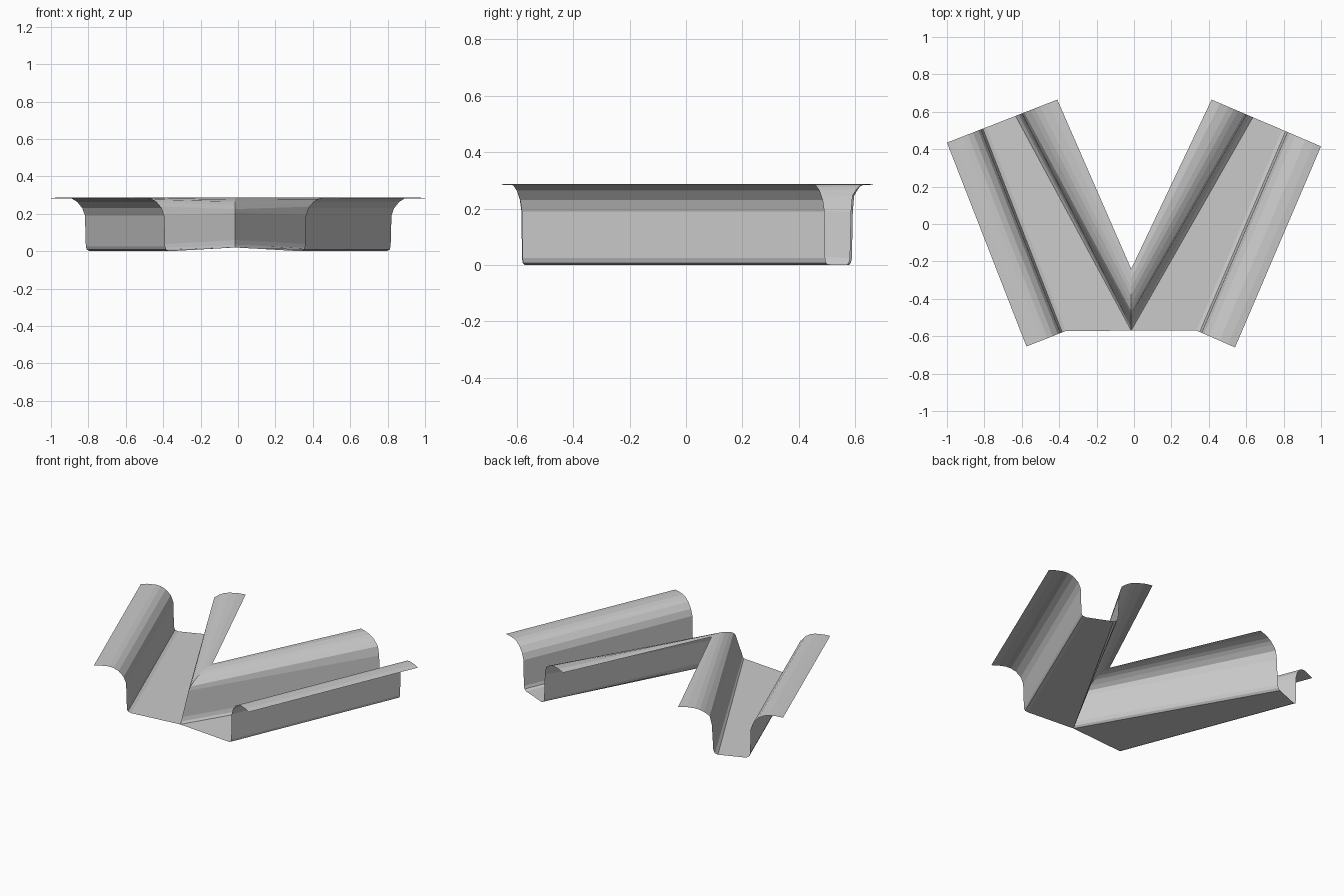
import bpy
import bmesh
from mathutils import Vector

cube = bpy.data.objects.get("Cube")
if cube:
    bpy.data.objects.remove(cube)

metal = bpy.data.materials.new("light grey metal")
metal.use_nodes = True
grey = (0.6, 0.6, 0.6, 1)
metal.diffuse_color = grey
metal.node_tree.nodes["Principled BSDF"].inputs["Base Color"].default_value = grey

# Wall with rolled lip, from lip edge to floor: (distance from lip edge, height)
OUTER = [(0, .283), (.04, .288), (.09, .288), (.12, .281), (.15, .264), (.18, .23),
         (.195, .19), (.2, .025), (.206, .008), (.225, 0)]
INNER = [(0, .284), (.05, .288), (.10, .285), (.13, .279), (.155, .268), (.19, .245),
         (.203, .19), (.212, .025), (.222, .008), (.24, 0)]
# Mitre where the two inner walls meet: (y, height)
MITRE = [(-.24, .286), (-.29, .288), (-.34, .277), (-.38, .265), (-.43, .245), (-.465, .225),
         (-.485, .205), (-.55, .06), (-.56, .035), (-.57, .02)]
MITRE_X = -.015


def along(start, toward, profile):
    """Place a wall profile on the line running from a lip edge."""
    a = Vector(start)
    d = (Vector(toward) - a).normalized()
    return [Vector((a.x + d.x * s, a.y + d.y * s, z)) for s, z in profile]


def trough(name, back_out, back_in, front_out, front_floor, flip):
    # Front and back sections run from the outer lip across to the inner lip
    back = along(back_out, back_in, OUTER) + along(back_in, back_out, INNER)[::-1]
    front = along(front_out, front_floor, OUTER)
    front += [Vector((MITRE_X, y, z)) for y, z in reversed(MITRE)]
    bm = bmesh.new()
    rows = [[bm.verts.new(p) for p in row] for row in (front, back)]
    for i in range(len(front) - 1):
        quad = [rows[0][i], rows[0][i + 1], rows[1][i + 1], rows[1][i]]
        bm.faces.new(quad[::-1] if flip else quad)
    mesh = bpy.data.meshes.new(name)
    bm.to_mesh(mesh)
    bm.free()
    mesh.materials.append(metal)
    bpy.context.collection.objects.link(bpy.data.objects.new(name, mesh))


trough("right_trough", (-1, .435), (-.41, .665), (-.575, -.655), (-.36, -.57), False)
trough("left_trough", (1, .415), (.415, .665), (.54, -.66), (.335, -.57), True)
